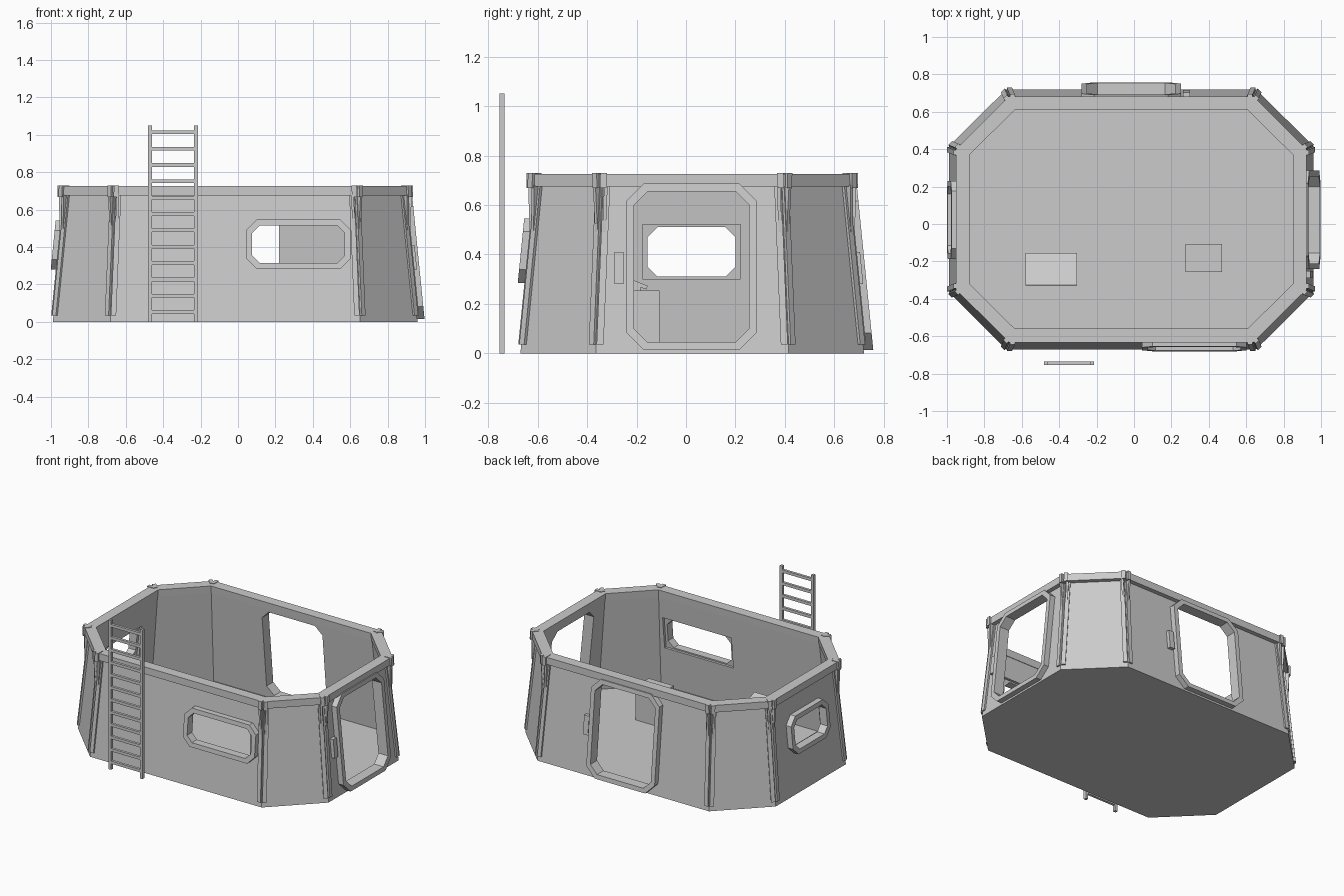
import bpy, bmesh, math
from mathutils import Vector

if "Cube" in bpy.data.objects:
    bpy.data.objects.remove(bpy.data.objects["Cube"])

CX, CY, SLOPE = -0.015, 0.025, 0.1      # hull centre and inward lean of the walls

grey = bpy.data.materials.new("plain_grey")
grey.diffuse_color = (0.6, 0.6, 0.6, 1)
grey.use_nodes = True
grey.node_tree.nodes["Principled BSDF"].inputs["Base Color"].default_value = grey.diffuse_color


def make(name, verts, faces):
    me = bpy.data.meshes.new(name)
    me.from_pydata([tuple(v) for v in verts], [], faces)
    bm = bmesh.new()
    bm.from_mesh(me)
    bmesh.ops.recalc_face_normals(bm, faces=bm.faces)
    bm.to_mesh(me)
    bm.free()
    me.materials.append(grey)
    ob = bpy.data.objects.new(name, me)
    bpy.context.collection.objects.link(ob)
    return ob


def octagon(d, z):
    """Hull outline moved inwards by d at height z."""
    hx, hy, t = 0.975 - d, 0.695 - d, 0.414 * d
    cx, cy = 0.668 - t, 0.39 - t
    pts = [(hx, -cy), (hx, cy), (cx, hy), (-cx, hy), (-hx, cy), (-hx, -cy), (-cx, -hy), (cx, -hy)]
    return [(CX + x, CY + y, z) for x, y in pts]


def bands(rings, closed):
    n, m, faces = len(rings[0]), len(rings), []
    for r in range(m if closed else m - 1):
        s = (r + 1) % m
        for i in range(n):
            j = (i + 1) % n
            faces.append((r * n + i, r * n + j, s * n + j, s * n + i))
    if not closed:
        faces += [tuple(range(n)), tuple(range((m - 1) * n, m * n))]
    return faces


def loft(name, rings, closed=False):
    return make(name, [v for r in rings for v in r], bands(rings, closed))


def box(name, x0, x1, y0, y1, z0, z1):
    return loft(name, [[(x0, y0, z), (x1, y0, z), (x1, y1, z), (x0, y1, z)] for z in (z0, z1)])


# wall index -> distance from centre, half width at the bottom
DIST = {0: 0.975, 2: 0.695, 4: 0.975, 6: 0.695}
HALF = {0: 0.39, 2: 0.668, 4: 0.39, 6: 0.668}
MID = {1: -0.197, 3: 0.197, 5: -0.197, 7: 0.197}   # middle of the slanted walls


def on_wall(k, u, z, n):
    """Point on wall k: u along it, z up, n out from its surface."""
    a = k * math.pi / 4
    r = DIST.get(k, 0.965) - SLOPE * z + n
    u += MID.get(k, 0)
    return Vector((CX + math.cos(a) * r - math.sin(a) * u,
                   CY + math.sin(a) * r + math.cos(a) * u, z))


def cham(u0, u1, z0, z1, c):
    return [(u0 + c, z0), (u1 - c, z0), (u1, z0 + c), (u1, z1 - c),
            (u1 - c, z1), (u0 + c, z1), (u0, z1 - c), (u0, z0 + c)]


def prism(name, k, outline, n0, n1):
    return loft(name, [[on_wall(k, u, z, n) for u, z in outline] for n in (n0, n1)])


def rect(u0, u1, z0, z1):
    return [(u0, z0), (u1, z0), (u1, z1), (u0, z1)]


# hull shell with floor
hull = loft("hull", [octagon(0, 0), octagon(0.0715, 0.715),
                     octagon(0.1065, 0.715), octagon(0.037, 0.02)])


def cut(tool):
    m = hull.modifiers.new("opening", 'BOOLEAN')
    m.operation, m.solver, m.object = 'DIFFERENCE', 'EXACT', tool
    bpy.context.view_layer.objects.active = hull
    hull.select_set(True)
    bpy.ops.object.modifier_apply(modifier=m.name)
    bpy.data.objects.remove(tool)


# doors and windows: wall, opening limits, is window
openings = [
    ("right_door", 0, -0.235, 0.23, 0.045, 0.655, False),
    ("back_door", 2, -0.235, 0.235, 0.045, 0.655, False),
    ("left_window", 4, -0.175, 0.18, 0.31, 0.51, True),
    ("front_window", 6, 0.09, 0.585, 0.315, 0.515, True),
]
for name, k, u0, u1, z0, z1, window in openings:
    w, c = 0.031, (0.04 if window else 0.055)
    hole = cham(u0, u1, z0, z1, c)
    rim = cham(u0 - w, u1 + w, z0 - w, z1 + w, c + 0.014)
    cut(prism("cutter", k, hole, -0.15, 0.1))
    if window:      # square recess on the inside
        cut(prism("cutter", k, rect(u0 - 0.02, u1 + 0.02, z0 - 0.01, z1 + 0.01), -0.1, -0.018))
    loft(name + "_frame", [[on_wall(k, u, z, n) for u, z in o] for o, n in
                           ((hole, -0.012), (rim, -0.012), (rim, 0.039), (hole, 0.039))],
         closed=True)
    if not window:  # door handle block
        h = u0 - 0.06
        prism(name + "_handle", k, rect(h - 0.02, h + 0.018, 0.28, 0.41), -0.005, 0.025)

# top rim
loft("top_rim", [octagon(0.037, 0.675), octagon(0.037, 0.725),
                 octagon(0.110, 0.725), octagon(0.106, 0.675)], closed=True)


def strip(name, k, s, inset0, inset1, z0, z1, n0, n1):
    """Upright strip beside the corner at side s of wall k."""
    rings = []
    for z, n in ((z0, n0), (z1, n1)):
        e = HALF.get(k, 0.2165) - 0.0414 * z
        rings.append([on_wall(k, s * (e - i), z, m) for i, m in
                      ((inset0, -0.005), (inset1, -0.005), (inset1, n), (inset0, n))])
    return loft(name, rings)


# corner ribs, flared gussets and rim clamps beside every corner
for k in range(8):
    for s in (-1, 1):
        strip("corner_rib", k, s, 0.002, 0.030, 0.035, 0.68, 0.012, 0.012)
        strip("rib_gusset", k, s, 0.006, 0.020, 0.49, 0.68, 0.012, 0.036)
        strip("rim_clamp", k, s, -0.010, 0.016, 0.668, 0.729, 0.042, 0.048)

# ladder
for x in (-0.48, -0.235):
    box("ladder_rail", x, x + 0.02, -0.755, -0.735, 0, 1.05)
for i in range(12):
    z = 0.052 + i * 0.0874
    box("ladder_rung", -0.465, -0.23, -0.754, -0.736, z - 0.01, z + 0.01)

# inside furniture: a storage box and a console with a sloping panel
box("storage_box", 0.275, 0.47, -0.257, -0.107, 0.015, 0.255)


def side_extrude(name, x0, x1, profile):
    loft(name, [[(x, y, z) for y, z in profile] for x in (x0, x1)])


side_extrude("console_body", -0.575, -0.31,
             [(-0.305, 0.015), (-0.185, 0.015), (-0.185, 0.272), (-0.305, 0.32)])
side_extrude("console_panel", -0.58, -0.305,
             [(-0.33, 0.325), (-0.16, 0.258), (-0.155, 0.273), (-0.325, 0.34)])
